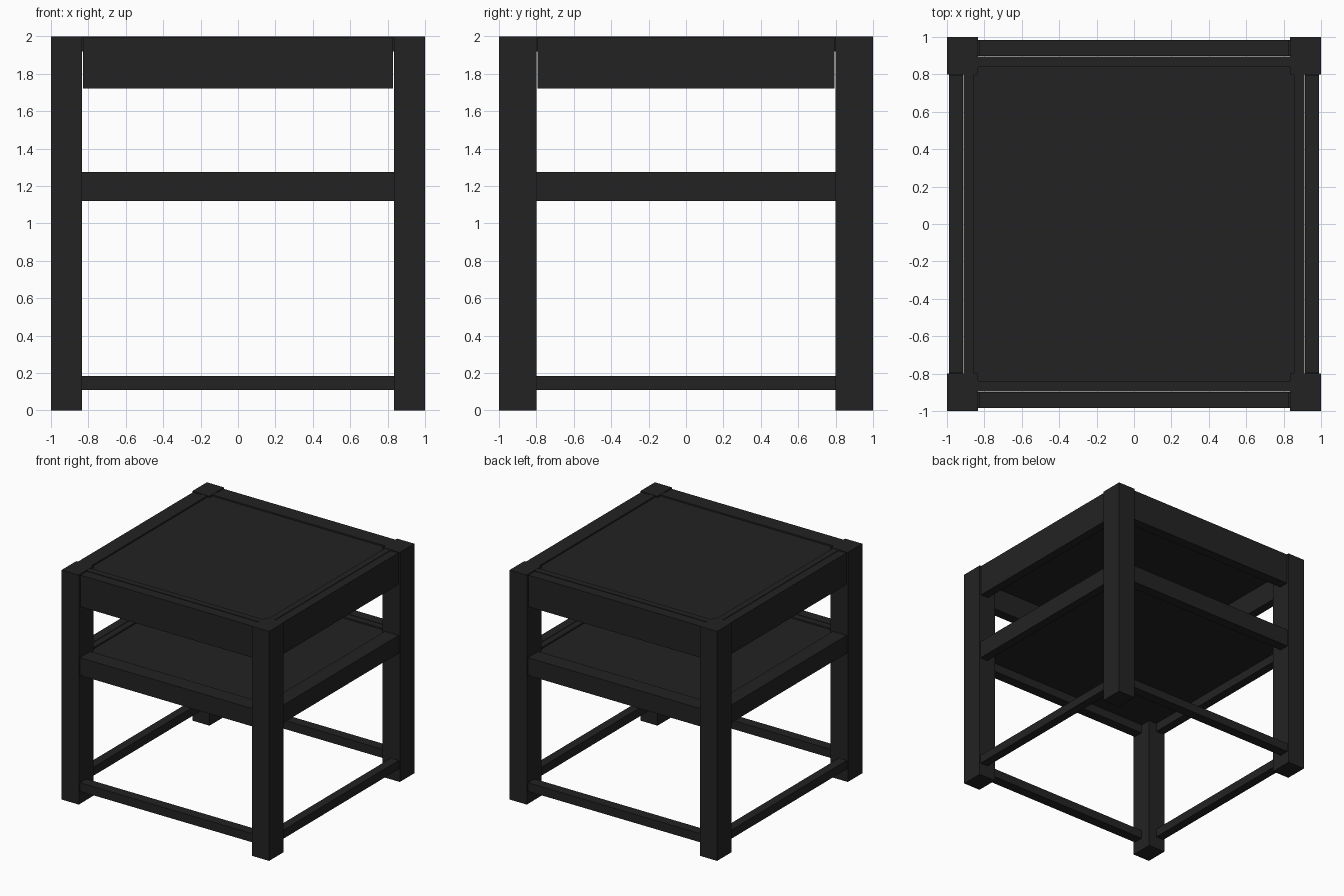
import bpy, bmesh
from mathutils import Vector

if "Cube" in bpy.data.objects:
    bpy.data.objects.remove(bpy.data.objects["Cube"])

black = bpy.data.materials.new("black_wood")
black.diffuse_color = (0.0165, 0.0165, 0.0165, 1)
black.use_nodes = True
black.node_tree.nodes["Principled BSDF"].inputs["Base Color"].default_value = black.diffuse_color


def box(name, lo, hi, recess=None):
    """Box between two corners; recess = (rim width, depth) sinks the top face."""
    lo, hi = Vector(lo), Vector(hi)
    bm = bmesh.new()
    bmesh.ops.create_cube(bm, size=1)
    for v in bm.verts:
        v.co = Vector([(lo[i] + hi[i]) / 2 + v.co[i] * (hi[i] - lo[i]) for i in range(3)])
    if recess:
        bm.normal_update()
        top = max(bm.faces, key=lambda f: f.normal.z)
        bmesh.ops.inset_region(bm, faces=[top], thickness=recess[0])
        rim = bmesh.ops.inset_region(bm, faces=[top], thickness=0.0005)
        for v in top.verts:
            v.co.z -= recess[1]
    mesh = bpy.data.meshes.new(name)
    bm.to_mesh(mesh)
    bm.free()
    mesh.materials.append(black)
    ob = bpy.data.objects.new(name, mesh)
    bpy.context.collection.objects.link(ob)
    return ob


# Four corner legs
for sx, side in ((-1, "left"), (1, "right")):
    for sy, end in ((-1, "front"), (1, "back")):
        xs, ys = sorted((sx, sx * 0.835)), sorted((sy, sy * 0.8))
        box(f"{end}_{side}_leg", (xs[0], ys[0], 0), (xs[1], ys[1], 2))

# Rails on all four sides: top apron (small gap to legs), shelf rail, foot stretcher
for name, z0, z1, gap in (("apron", 1.72, 1.995, 0.005),
                          ("shelf_rail", 1.12, 1.275, 0),
                          ("stretcher", 0.11, 0.185, 0)):
    for s, end, side in ((-1, "front", "left"), (1, "back", "right")):
        ys, xs = sorted((s * 0.985, s * 0.897)), sorted((s * 0.99, s * 0.914))
        box(f"{end}_{name}", (-0.835 + gap, ys[0], z0), (0.835 - gap, ys[1], z1))
        box(f"{side}_{name}", (xs[0], -0.8 + gap, z0), (xs[1], 0.8 - gap, z1))

# Table top and shelf panels, slightly sunk inside a narrow rim
box("top_panel", (-0.912, -0.895, 1.92), (0.912, 0.895, 1.998), (0.08, 0.012))
box("shelf_panel", (-0.912, -0.895, 1.195), (0.912, 0.895, 1.273), (0.08, 0.012))
